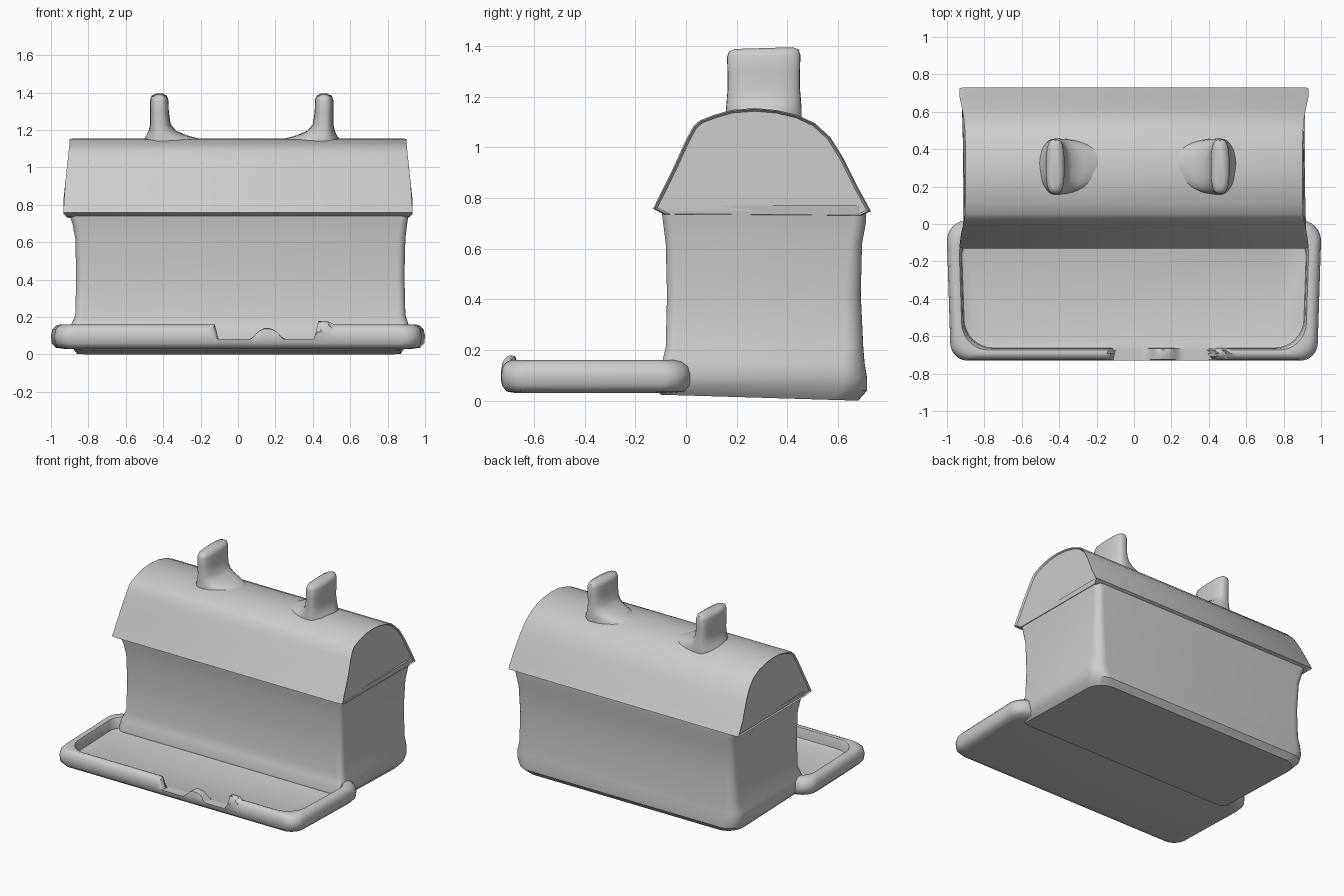
import bpy, bmesh, math

if "Cube" in bpy.data.objects:
    bpy.data.objects.remove(bpy.data.objects["Cube"])


def loft(name, rings, angle=40):
    """Skin a list of equal-length point rings and cap both ends."""
    bm = bmesh.new()
    vs = [[bm.verts.new(p) for p in ring] for ring in rings]
    n = len(rings[0])
    for a, b in zip(vs, vs[1:]):
        for i in range(n):
            j = (i + 1) % n
            bm.faces.new((a[i], a[j], b[j], b[i]))
    bm.faces.new(vs[0][::-1])
    bm.faces.new(vs[-1])
    bmesh.ops.recalc_face_normals(bm, faces=bm.faces)
    mesh = bpy.data.meshes.new(name)
    bm.to_mesh(mesh)
    bm.free()
    ob = bpy.data.objects.new(name, mesh)
    bpy.context.collection.objects.link(ob)
    bpy.ops.object.select_all(action='DESELECT')
    ob.select_set(True)
    bpy.context.view_layer.objects.active = ob
    bpy.ops.object.shade_smooth_by_angle(angle=math.radians(angle))
    return ob


def rounded_rect(x0, x1, y0, y1, rf, rb, front_steps=1):
    """Plan outline with separate front and back corner radii."""
    pts = [(x0 + rf + (x1 - x0 - 2 * rf) * i / front_steps, y0)
           for i in range(1, front_steps)]
    corners = [(x1 - rf, y0 + rf, rf, -90), (x1 - rb, y1 - rb, rb, 0),
               (x0 + rb, y1 - rb, rb, 90), (x0 + rf, y0 + rf, rf, 180)]
    for cx, cy, r, start in corners:
        for k in range(9):
            a = math.radians(start + 90 * k / 8)
            pts.append((cx + r * math.cos(a), cy + r * math.sin(a)))
    return pts


# Body: stacked outlines, waisted walls flaring into tray and eaves
body = []
for z, x0, x1, y0, y1, rb in [
        (0.00, -0.86, 0.87, -0.10, 0.68, 0.12), (0.04, -0.89, 0.90, -0.12, 0.715, 0.11),
        (0.09, -0.90, 0.915, -0.12, 0.715, 0.10), (0.15, -0.895, 0.915, -0.095, 0.705, 0.09),
        (0.21, -0.87, 0.895, -0.08, 0.70, 0.07), (0.42, -0.865, 0.89, -0.075, 0.69, 0.06),
        (0.62, -0.87, 0.895, -0.08, 0.695, 0.05), (0.70, -0.885, 0.905, -0.09, 0.71, 0.05),
        (0.77, -0.91, 0.915, -0.10, 0.71, 0.04)]:
    tilt = 0.03 * max(0, 1 - z / 0.08)
    body.append([(x, y, z + tilt * (0.68 - y)) for x, y in rounded_rect(x0, x1, y0, y1, 0.04, rb)])
loft("body", body, 35)

# Roof: barrel arch with steep front slope, ends flaring towards the eaves
arch = [(-0.085, 0.735), (-0.13, 0.758), (-0.05, 0.92), (0.0, 1.03), (0.03, 1.085),
        (0.055, 1.107), (0.11, 1.128), (0.18, 1.148), (0.27, 1.155), (0.36, 1.147),
        (0.44, 1.128), (0.51, 1.095), (0.57, 1.04), (0.62, 0.96), (0.68, 0.84),
        (0.73, 0.748), (0.69, 0.73)]


def roof_ring(side, shrink=1.0, inset=0.0):
    ring = []
    for y, z in arch:
        flare = min(1, max(0, (1.12 - z) / 0.3))
        x = side * (0.902 + 0.032 * flare - inset - (0.02 if z < 0.74 else 0))
        ring.append((x, 0.3 + (y - 0.3) * shrink, 0.85 + (z - 0.85) * shrink))
    return ring


loft("roof", [roof_ring(-1, 0.96, 0.012), roof_ring(-1, 0.985), roof_ring(-0.985),
              roof_ring(0), roof_ring(0.985), roof_ring(1, 0.985), roof_ring(1, 0.96, 0.012)], 30)


# Tray: floor with a raised rounded rim, notched at the front
def rim_height(x, y, z):
    if y < -0.55 and z > 0.08:
        if -0.12 < x < 0.43:
            bump = 0.06 * max(0, 1 - ((x - 0.16) / 0.085) ** 2)
            z = min(z, 0.082 + bump)
        elif 0.43 <= x < 0.50:
            z += 0.02
    return z


tray = []
for z, d, rf in [(0.03, 0.07, 0.06), (0.036, 0.025, 0.09), (0.06, 0.004, 0.09),
                 (0.10, 0.0, 0.09), (0.135, 0.008, 0.09), (0.153, 0.025, 0.10),
                 (0.16, 0.045, 0.11), (0.155, 0.066, 0.14), (0.13, 0.075, 0.15),
                 (0.085, 0.08, 0.15), (0.075, 0.11, 0.14)]:
    outline = rounded_rect(-1 + d, 1 - d, -0.73 + d * 0.85, 0.02 - d, rf, 0.11, 80)
    tray.append([(x * (1 - 0.02 * max(0, -y - 0.2) / 0.5), y, rim_height(x, y, z))
                 for x, y in outline])
loft("tray", tray, 50)

# Chimneys: thin upright tabs with a fillet sweeping inwards along the ridge
for side, cx in (("left", -0.42), ("right", 0.46)):
    s = 1 if cx < 0 else -1
    rings = []
    for z, inner, outer, hy, p in [
            (1.10, 0.32, 0.10, 0.15, 1.0), (1.15, 0.23, 0.085, 0.15, 1.0),
            (1.17, 0.15, 0.07, 0.148, 0.9), (1.195, 0.09, 0.058, 0.146, 0.8),
            (1.23, 0.06, 0.05, 0.143, 0.7), (1.30, 0.05, 0.05, 0.143, 0.65),
            (1.36, 0.048, 0.05, 0.145, 0.65), (1.382, 0.04, 0.042, 0.138, 0.65),
            (1.392, 0.02, 0.02, 0.115, 0.65)]:
        ring = []
        for k in range(32):
            a = math.tau * k / 32
            c, t = math.cos(a), math.sin(a)
            px = math.copysign(abs(c) ** p, c) * (inner if c > 0 else outer)
            py = math.copysign(abs(t) ** p, t) * hy
            ring.append((cx + s * px, 0.307 + py, z + 0.03 * py))
        rings.append(ring)
    loft(side + "_chimney", rings, 50)
